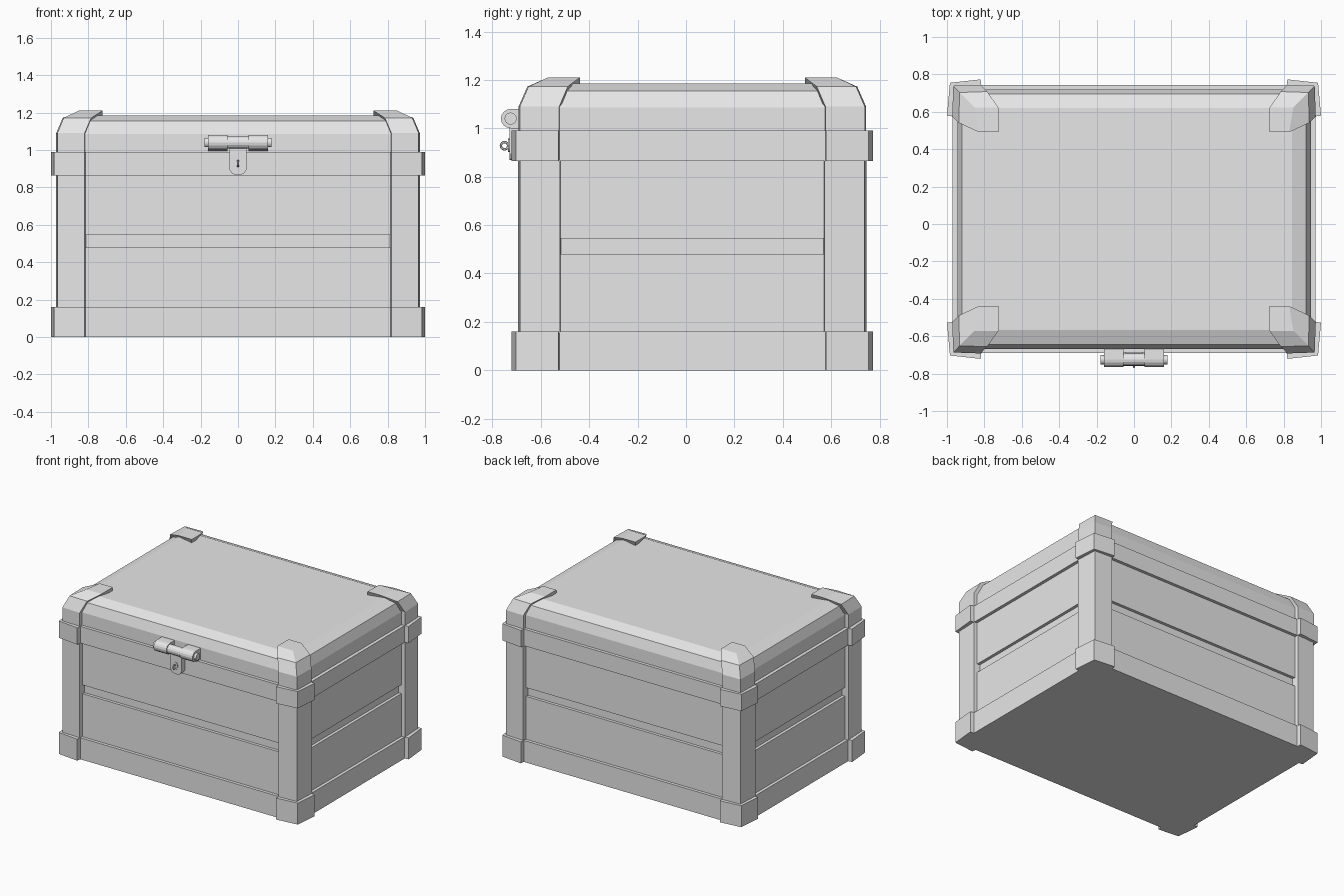
import bpy, bmesh, math

cube = bpy.data.objects.get("Cube")
if cube:
    bpy.data.objects.remove(cube, do_unlink=True)

MID_Y = 0.026  # centre of the box, the latch sticks out in front

grey = bpy.data.materials.new("light_grey")
grey.use_nodes = True
grey.diffuse_color = (0.8, 0.8, 0.8, 1)
grey.node_tree.nodes["Principled BSDF"].inputs["Base Color"].default_value = (0.8, 0.8, 0.8, 1)


def loft(name, rings, y=0.0, mirror=False):
    """Skin a stack of equal-length rings of 3D points and cap both ends."""
    bm = bmesh.new()
    loops = [[bm.verts.new(p) for p in ring] for ring in rings]
    n = len(loops[0])
    for a, b in zip(loops, loops[1:]):
        for i in range(n):
            j = (i + 1) % n
            bm.faces.new((a[i], a[j], b[j], b[i]))
    bm.faces.new(loops[0])
    bm.faces.new(loops[-1])
    bmesh.ops.recalc_face_normals(bm, faces=bm.faces)
    mesh = bpy.data.meshes.new(name)
    bm.to_mesh(mesh)
    bm.free()
    mesh.materials.append(grey)
    ob = bpy.data.objects.new(name, mesh)
    ob.location.y = y
    bpy.context.collection.objects.link(ob)
    if mirror:
        ob.modifiers.new("four_corners", "MIRROR").use_axis = (True, True, False)
    return ob


def box_stack(name, levels):
    """Rectangular rings from (half x, half y, z)."""
    rings = [[(-x, -y, z), (x, -y, z), (x, y, z), (-x, y, z)] for x, y, z in levels]
    return loft(name, rings, MID_Y)


def prism(name, outline, z0, z1):
    """Corner prism, repeated on all four corners."""
    rings = [[(x, y, z) for x, y in outline] for z in (z0, z1)]
    return loft(name, rings, MID_Y, True)


def along_x(name, profile, x0, x1):
    return loft(name, [[(x, y, z) for y, z in profile] for x in (x0, x1)])


def circle(cy, cz, r, n=16, start=0.0, sweep=360.0):
    steps = n if sweep == 360 else n - 1
    angles = [math.radians(start + sweep * i / steps) for i in range(n)]
    return [(cy + r * math.cos(a), cz + r * math.sin(a)) for a in angles]


# Chest body with raised bands and a groove around the panels
outer, panel, groove = (0.97, 0.716), (0.947, 0.693), (0.925, 0.671)
profile = [(outer, 0), (outer, 0.16), (panel, 0.16), (panel, 0.48), (groove, 0.48),
           (groove, 0.545), (panel, 0.545), (panel, 0.865), (outer, 0.865), (outer, 0.99)]
box_stack("body", [(x, y, z) for (x, y), z in profile])

# Lid with two bevels
box_stack("lid", [(0.945, 0.693, 0.985), (0.945, 0.693, 1.085),
                  (0.92, 0.669, 1.155), (0.845, 0.593, 1.185)])

# Corner posts and brackets, flaring slightly away from the corner
post = [(0.82, 0.72), (0.965, 0.712), (0.973, 0.547), (0.87, 0.538), (0.805, 0.62)]
bracket = [(0.82, 0.747), (0.984, 0.729), (1.0, 0.553), (0.87, 0.538), (0.805, 0.62)]
prism("corner_posts", post, 0.155, 0.87)
prism("base_brackets", bracket, 0, 0.16)
prism("band_brackets", bracket, 0.865, 0.99)

# Lid corner caps folding over the bevels onto the top
side = [(0.82, 0.718), (0.966, 0.713), (0.972, 0.55), (0.8, 0.54)]
bend = [(0.785, 0.682), (0.932, 0.677), (0.937, 0.515), (0.725, 0.465)]
top = [(0.725, 0.597), (0.852, 0.597), (0.83, 0.465), (0.725, 0.465)]
loft("lid_corner_caps", [[(x, y, z) for x, y in ring] for ring, z in
     ((side, 0.985), (side, 1.09), (bend, 1.172), (top, 1.21))], MID_Y, True)

# Latch barrels, centre knuckle and pin
HY, HZ = -0.725, 1.04
knuckle = circle(HY, HZ, 0.04, 9, 90, 180) + [(-0.66, 0.995), (-0.66, 1.08)]
for label, s in (("left", 1), ("right", -1)):
    along_x("latch_barrel_" + label, knuckle, s * 0.055, s * 0.16)
along_x("latch_centre", circle(HY, HZ, 0.033), -0.056, 0.056)
along_x("latch_pin", circle(HY, HZ, 0.025), -0.178, 0.178)

# Hasp plate with a rounded lower end
tongue = [(0.045, 1.03), (-0.045, 1.03), (-0.045, 0.895), (-0.032, 0.875),
          (-0.015, 0.868), (0.015, 0.868), (0.032, 0.875), (0.045, 0.895)]
loft("hasp_plate", [[(x, y, z) for x, z in tongue] for y in (-0.73, -0.685)])

# Oval slot rim and staple ring
rim = [(x * 0.6, z) for x, z in circle(0, 0, 0.027, 12)]
loft("hasp_slot_rim", [[(x, y, z + 0.93) for x, z in rim] for y in (-0.735, -0.725)])
bpy.ops.mesh.primitive_torus_add(major_segments=16, minor_segments=6, major_radius=0.015,
                                 minor_radius=0.005, location=(0, -0.75, 0.928),
                                 rotation=(0, math.pi / 2, 0))
ring = bpy.context.object
ring.name = "staple_ring"
ring.data.materials.append(grey)
